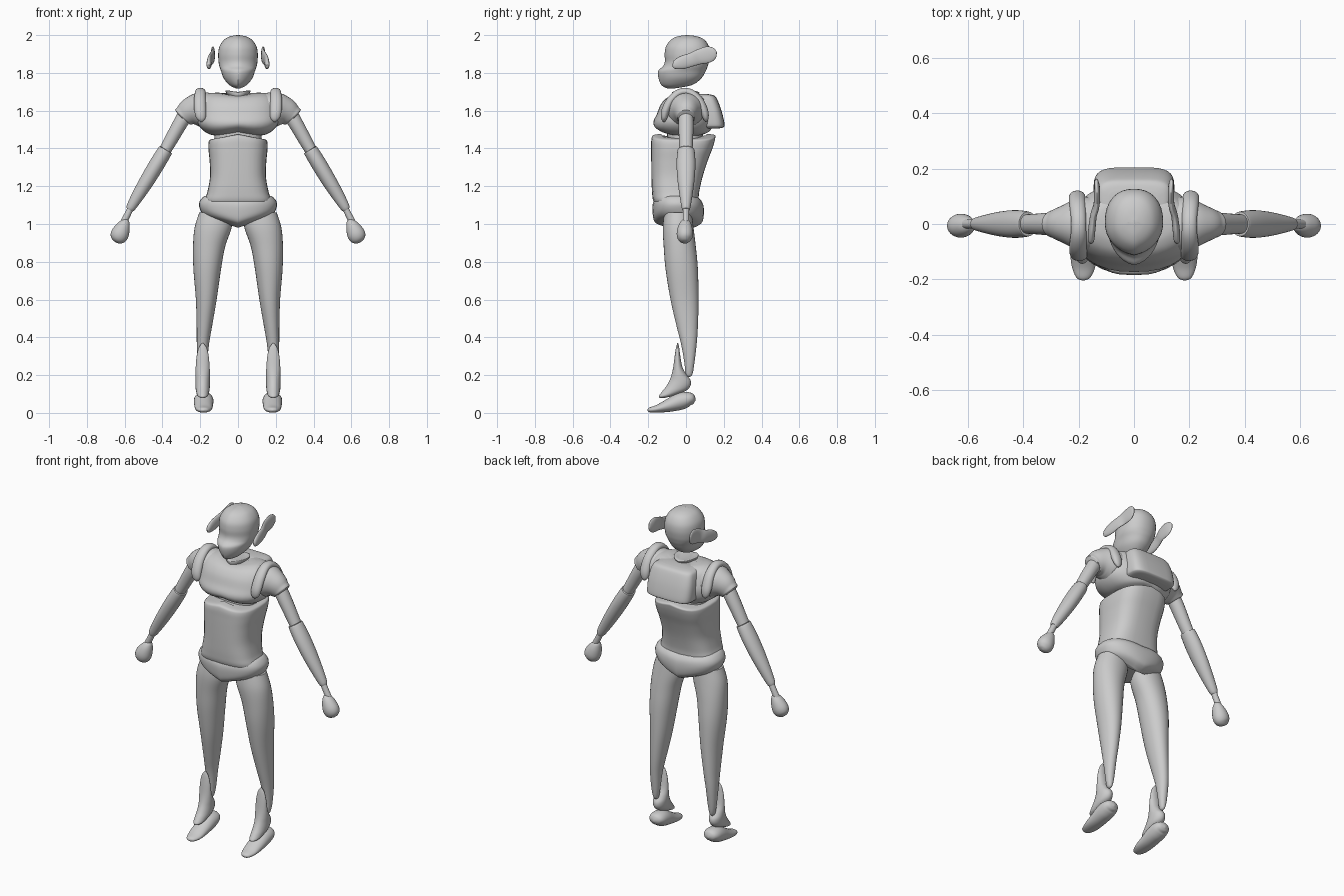
import bpy, bmesh, math
from mathutils import Vector

grey = bpy.data.materials.new("light grey")
grey.diffuse_color = (0.6, 0.6, 0.6, 1)
N = 32


def smooth_rows(rows, k=5):
    """Curve smoothly through rows of numbers."""
    out = []
    for i in range(len(rows) - 1):
        p0, p1 = rows[max(i - 1, 0)], rows[i]
        p2, p3 = rows[i + 1], rows[min(i + 2, len(rows) - 1)]
        for s in range(k):
            t = s / k
            out.append([0.5 * (2 * b + (c - a) * t + (2 * a - 5 * b + 4 * c - d) * t * t
                               + (3 * b - a - 3 * c + d) * t ** 3)
                        for a, b, c, d in zip(p0, p1, p2, p3)])
    return out + [list(rows[-1])]


def skin(name, rings, mirror=False, angle=40):
    """Bridge closed rings of points into one capped smooth object."""
    bm = bmesh.new()
    loops = [[bm.verts.new(p) for p in r] for r in rings]
    for a, b in zip(loops, loops[1:]):
        for i in range(N):
            j = (i + 1) % N
            bm.faces.new((a[i], a[j], b[j], b[i]))
    bm.faces.new(loops[0][::-1])
    bm.faces.new(loops[-1])
    bmesh.ops.recalc_face_normals(bm, faces=bm.faces)
    me = bpy.data.meshes.new(name)
    bm.to_mesh(me)
    bm.free()
    me.materials.append(grey)
    ob = bpy.data.objects.new(name, me)
    bpy.context.collection.objects.link(ob)
    if mirror:
        ob.modifiers.new("mirror", "MIRROR")
    bpy.ops.object.select_all(action='DESELECT')
    ob.select_set(True)
    bpy.context.view_layer.objects.active = ob
    bpy.ops.object.shade_smooth_by_angle(angle=math.radians(angle))
    return ob


def sup(a, p):
    c, s = math.cos(a), math.sin(a)
    f = lambda v: math.copysign(abs(v) ** (2 / p), v)
    return f(c), f(s)


def stack(name, rows, p=2.0, cx=0, mirror=False, point=0):
    """Rows: z, half width, front y, back y, rise at the middle, [x centre]."""
    rings = []
    for z, w, f, b, rise, *x in smooth_rows(rows):
        w, ring = max(w, 0.002), []
        for i in range(N):
            c, s = sup(2 * math.pi * i / N, p)
            h = (b - f) / 2
            y = (f + b) / 2 + h * s
            if s < 0:
                y += point * abs(c) * -s     # keel down the front
            ring.append(((x[0] if x else cx) + w * c, y, z + rise * (1 - abs(c))))
        rings.append(ring)
    return skin(name, rings, mirror)


def tube(name, rows, axis, p=2.0, mirror=True, k=5):
    """Rows: x, y, z, radius along axis, radius across."""
    rows = smooth_rows(rows, k)
    rings = []
    for i, r in enumerate(rows):
        t = Vector(rows[min(i + 1, len(rows) - 1)][:3]) - Vector(rows[max(i - 1, 0)][:3])
        t.normalize()
        u = Vector(axis)
        u = (u - t * u.dot(t)).normalized()
        v = t.cross(u)
        ring = []
        for j in range(N):
            c, s = sup(2 * math.pi * j / N, p)
            ring.append(Vector(r[:3]) + u * c * max(r[3], .002) + v * s * max(r[4], .002))
        rings.append(ring)
    return skin(name, rings, mirror)


# Head, with a keeled face mask below the brow
stack("head", [
    (1.718, .012, -.10, -.06, 0), (1.735, .045, -.13, .03, 0), (1.77, .075, -.145, .08, 0),
    (1.81, .09, -.147, .105, 0), (1.835, .099, -.122, .115, 0), (1.86, .103, -.112, .122, 0),
    (1.90, .105, -.113, .127, 0), (1.94, .098, -.106, .121, 0), (1.975, .074, -.08, .098, 0),
    (1.993, .042, -.045, .06, 0), (2.0, .005, 0, .012, 0)], p=2.25, point=.02)

# Ears: flat paddles sweeping back and up
tube("ear", [
    (.155, -.072, 1.84, .003, .005), (.155, -.06, 1.842, .011, .022), (.152, -.02, 1.855, .013, .035),
    (.146, .03, 1.87, .012, .036), (.135, .07, 1.885, .011, .04), (.133, .12, 1.898, .011, .043),
    (.135, .15, 1.908, .008, .028), (.136, .162, 1.912, .002, .004)], (1, 0, 0))

# Neck collar
stack("neck", [(1.64, .02, -.06, .03, 0), (1.67, .045, -.07, .05, 0), (1.70, .065, -.075, .07, -.01),
               (1.708, .06, -.07, .065, -.01), (1.70, .035, -.045, .045, 0)])

# Chest
stack("chest", [
    (1.465, .10, -.09, .10, .02), (1.475, .15, -.14, .13, .025), (1.50, .19, -.168, .14, .02),
    (1.535, .215, -.172, .145, .01), (1.58, .22, -.155, .145, 0), (1.63, .21, -.135, .13, 0),
    (1.67, .19, -.105, .11, -.005), (1.692, .15, -.07, .08, -.015), (1.695, .10, -.04, .05, -.02)], p=2.4)

# Upper back plate
stack("back_plate", [
    (1.505, .11, .05, .17, 0), (1.512, .135, .04, .198, 0), (1.53, .145, .03, .204, 0),
    (1.60, .145, .03, .188, 0), (1.66, .135, .03, .165, 0), (1.68, .12, .03, .148, 0),
    (1.687, .09, .04, .12, 0)], p=4)

# Sleeve and shoulder guard
tube("shoulder_sleeve", [
    (.13, 0, 1.60, .10, .09), (.20, 0, 1.605, .095, .092), (.25, 0, 1.595, .07, .076),
    (.285, 0, 1.575, .052, .058), (.296, 0, 1.566, .045, .05), (.293, 0, 1.568, .02, .02)], (0, 1, 0))
tube("shoulder_guard", [
    (.195, -.115, 1.54, .004, .004), (.195, -.116, 1.56, .024, .016), (.20, -.108, 1.60, .031, .022),
    (.202, -.08, 1.655, .031, .022), (.20, -.035, 1.695, .028, .02), (.20, .015, 1.698, .027, .02),
    (.203, .065, 1.66, .029, .022), (.205, .095, 1.60, .03, .022), (.203, .105, 1.56, .022, .015),
    (.203, .107, 1.54, .004, .004)], (1, 0, 0))

# Waist joint and abdomen
stack("waist_joint", [(1.42, .12, -.10, .09, .01), (1.46, .125, -.10, .09, .02), (1.51, .12, -.10, .09, .02)], p=2.5)
stack("abdomen", [
    (1.07, .15, -.14, .05, 0), (1.12, .175, -.172, .065, 0), (1.17, .162, -.18, .07, 0),
    (1.25, .148, -.183, .088, 0), (1.33, .15, -.184, .115, .005), (1.39, .156, -.184, .14, .01),
    (1.43, .156, -.183, .154, .02), (1.446, .148, -.172, .152, .025), (1.452, .12, -.13, .11, .025)], p=2.9)

# Pelvis, dipping to a point between the legs
stack("pelvis", [
    (1.03, .15, -.08, .04, -.05), (1.05, .185, -.14, .07, -.055), (1.075, .20, -.168, .088, -.06),
    (1.105, .207, -.177, .095, -.045), (1.13, .197, -.176, .09, -.025), (1.148, .175, -.16, .07, -.015),
    (1.145, .14, -.13, .05, -.01)], p=2.3)

# Legs: one tapered piece each, rounded at the ankle
stack("leg", [
    (.19, .003, .008, .02, 0, .188), (.205, .014, -.003, .034, 0, .188), (.26, .024, -.008, .044, 0, .188),
    (.36, .032, -.025, .056, 0, .186), (.46, .041, -.05, .063, 0, .178), (.60, .055, -.082, .066, 0, .168),
    (.76, .073, -.108, .063, 0, .163), (.88, .085, -.118, .052, 0, .153), (.98, .098, -.123, .04, 0, .132),
    (1.06, .09, -.115, .03, 0, .115)], p=2.1, mirror=True)

# Shin guard and ankle in one spike
stack("shin_guard", [
    (.08, .012, -.14, -.11, 0), (.09, .027, -.143, -.07, 0), (.115, .035, -.125, -.005, 0),
    (.14, .038, -.105, .022, 0), (.17, .039, -.088, .025, 0), (.20, .039, -.077, .005, 0),
    (.24, .037, -.068, -.018, 0), (.30, .032, -.06, -.03, 0), (.345, .021, -.053, -.036, 0),
    (.37, .003, -.046, -.042, 0)], cx=.187, mirror=True)

# Feet
tube("foot", [
    (.183, -.203, .012, .004, .003), (.183, -.192, .015, .026, .013), (.182, -.15, .022, .043, .021),
    (.182, -.09, .04, .049, .035), (.182, -.03, .062, .052, .046), (.182, .015, .072, .048, .038),
    (.182, .04, .069, .032, .024), (.182, .05, .067, .004, .004)], (1, 0, 0))

# Arms
tube("upper_arm", [
    (.265, 0, 1.60, .038, .042), (.31, 0, 1.525, .04, .038), (.355, 0, 1.445, .037, .035),
    (.40, 0, 1.365, .034, .03)], (0, 1, 0))
tube("forearm", [
    (.395, 0, 1.375, .02, .02), (.384, 0, 1.391, .04, .034), (.388, 0, 1.384, .046, .039),
    (.43, 0, 1.315, .05, .041), (.48, 0, 1.232, .045, .039), (.53, 0, 1.15, .034, .033),
    (.566, 0, 1.09, .024, .025), (.575, 0, 1.075, .018, .018)], (0, 1, 0), k=4)
tube("wrist", [(.56, 0, 1.10, .017, .017), (.58, 0, 1.06, .017, .017), (.605, 0, 1.01, .017, .018)], (0, 1, 0))
tube("hand", [
    (.586, 0, 1.026, .006, .006), (.592, -.001, 1.015, .022, .02), (.606, -.004, .988, .036, .036),
    (.623, -.006, .952, .043, .047), (.635, -.006, .925, .038, .043), (.643, -.005, .908, .022, .026),
    (.646, -.005, .902, .004, .004)], (0, 1, 0))
